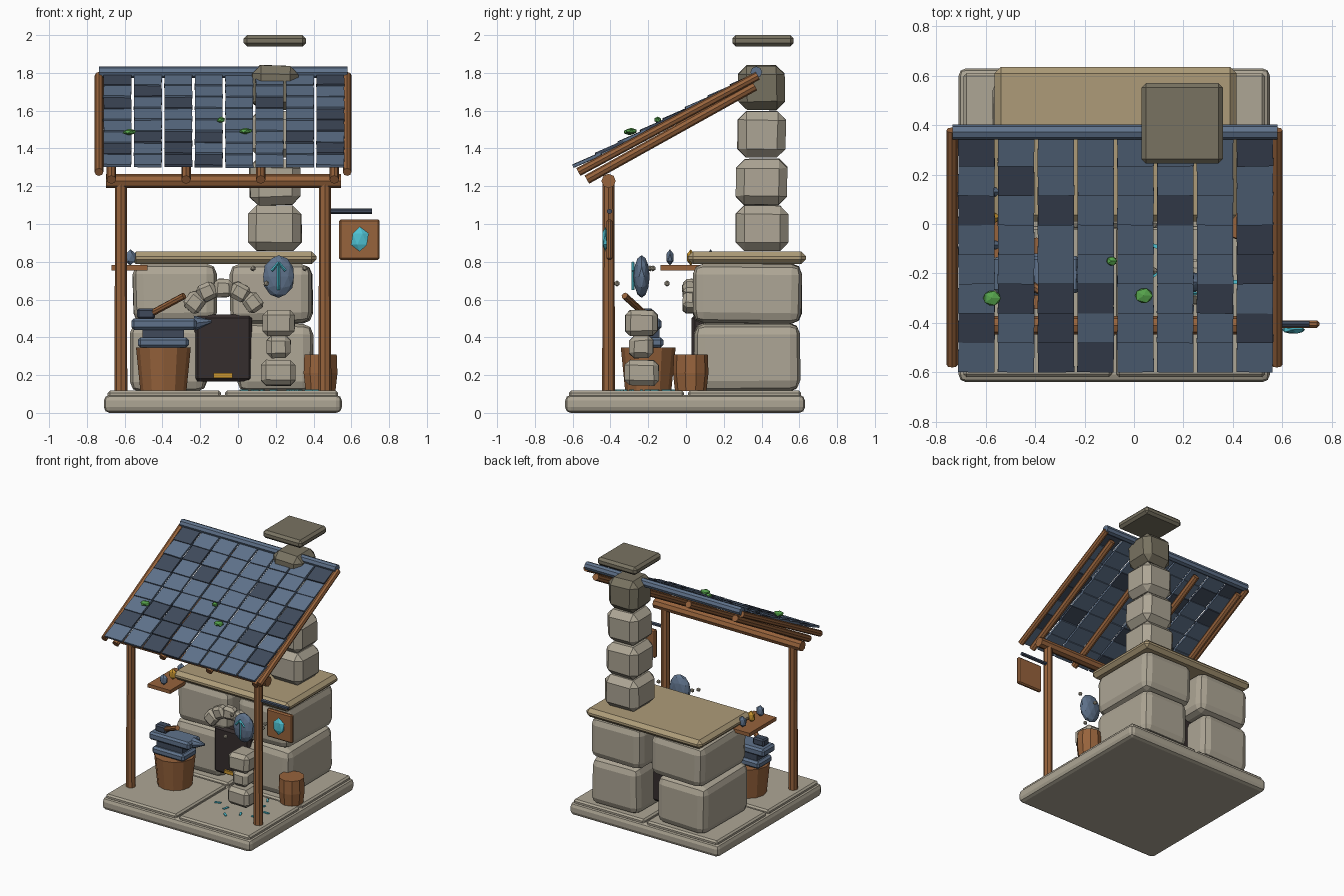
import bpy, bmesh, math, random
from mathutils import Vector, Matrix

if "Cube" in bpy.data.objects:
    bpy.data.objects.remove(bpy.data.objects["Cube"])
random.seed(4)


def mat(name, r, g, b):
    m = bpy.data.materials.new(name)
    m.diffuse_color = (r, g, b, 1)
    m.use_nodes = True
    m.node_tree.nodes["Principled BSDF"].inputs["Base Color"].default_value = m.diffuse_color
    return m


STONE = mat("pale_stone", .42, .38, .30)
TAN = mat("tan_stone", .42, .33, .19)
DARKSTONE = mat("dark_stone", .19, .17, .12)
WOOD = mat("wood", .31, .125, .045)
SLATE = mat("slate_blue", .115, .17, .26)
DARK = mat("dark_slate", .05, .068, .105)
SOOT = mat("soot", .035, .026, .026)
CYAN = mat("glow_cyan", .08, .55, .66)
GOLD = mat("ember_gold", .58, .30, .03)
GREEN = mat("moss_green", .09, .36, .07)


def finish(name, bm, m, matrix=None):
    me = bpy.data.meshes.new(name)
    if matrix is not None:
        bm.transform(matrix)
    bmesh.ops.recalc_face_normals(bm, faces=bm.faces)
    bm.to_mesh(me)
    bm.free()
    me.materials.append(m)
    o = bpy.data.objects.new(name, me)
    bpy.context.collection.objects.link(o)
    return o


def box(name, lo, hi, m, bev=0.0, seg=1, rot=None, jit=0.0):
    """Box from corner to corner, optionally uneven, bevelled and turned."""
    lo, hi = Vector(lo), Vector(hi)
    bm = bmesh.new()
    bmesh.ops.create_cube(bm, size=1)
    for v in bm.verts:
        v.co = Vector(a * b for a, b in zip(v.co, hi - lo))
        v.co += Vector(random.uniform(-jit, jit) for _ in range(3))
    if bev:
        bmesh.ops.bevel(bm, geom=bm.edges[:], offset=bev, segments=seg,
                        profile=.5, affect='EDGES')
    t = Matrix.Translation((lo + hi) / 2)
    return finish(name, bm, m, t @ rot if rot else t)


def cbox(name, c, s, m, **k):
    c, s = Vector(c), Vector(s) / 2
    return box(name, c - s, c + s, m, **k)


def rod(name, a, b, r1, m, r2=None, sides=8):
    """Round bar or cone between two points."""
    a, b = Vector(a), Vector(b)
    d = b - a
    bm = bmesh.new()
    bmesh.ops.create_cone(bm, cap_ends=True, segments=sides, radius1=r1,
                          radius2=r1 if r2 is None else r2, depth=d.length)
    q = d.to_track_quat('Z', 'Y').to_matrix().to_4x4()
    return finish(name, bm, m, Matrix.Translation((a + b) / 2) @ q)


def ball(name, c, s, m, sub=1, rot=Matrix()):
    bm = bmesh.new()
    bmesh.ops.create_icosphere(bm, subdivisions=sub, radius=1)
    return finish(name, bm, m, Matrix.Translation(c) @ rot @ Matrix.Diagonal((*s, 1)))


# Floor: bevelled slab with four flagstones
box("floor_slab", (-.71, -.64, 0), (.55, .63, .095), STONE, .03, 2)
for i, (x0, x1) in enumerate([(-.69, -.09), (-.07, .53)]):
    for j, (y0, y1) in enumerate([(-.62, -.01), (.01, .61)]):
        box(f"flagstone_{i}{j}", (x0, y0, .08), (x1, y1, .118), STONE, .012)

# Forge body: two stacks of rounded blocks under a tan slab
for n, lo, hi in [("lower_left", (-.57, .04, .115), (-.165, .60, .475)),
                  ("lower_right", (-.005, .04, .115), (.395, .60, .475)),
                  ("upper_left", (-.555, .035, .475), (-.115, .61, .79)),
                  ("upper_right", (-.04, .035, .475), (.395, .61, .79))]:
    box("forge_block_" + n, lo, hi, STONE, .055, 2, jit=.006)
box("forge_top", (-.565, .01, .787), (.415, .635, .855), TAN, .026)

# Firebox, embers and stone arch
box("firebox", (-.23, .03, .165), (.075, .40, .52), SOOT, .018)
box("embers", (-.13, .015, .185), (-.03, .06, .21), GOLD)
for i, a in enumerate((36, 63, 90, 117, 144)):
    t = math.radians(a)
    cbox(f"arch_stone_{i}", (-.078 + .19 * math.cos(t), .02, .475 + .185 * math.sin(t)),
         (.10, .075, .095), STONE, bev=.02, jit=.005,
         rot=Matrix.Rotation(math.pi / 2 - t, 4, 'Y'))

# Chimney
for i, (z0, z1) in enumerate([(.855, 1.095), (1.10, 1.345), (1.355, 1.595), (1.605, 1.84)]):
    w = .14 - .006 * i
    box(f"chimney_block_{i}", (.195 - w, .40 - w, z0), (.195 + w, .40 + w, z1),
        DARKSTONE if i == 3 else STONE, .045, jit=.006)
box("chimney_cap", (.03, .245, 1.94), (.36, .57, 2.0), DARKSTONE, .018)

# Timber frame
for n, x in (("left", -.62), ("right", .46)):
    rod("post_" + n, (x, -.41, .115), (x, -.41, 1.23), .034, WOOD, .031)
rod("front_beam", (-.70, -.41, 1.228), (.545, -.41, 1.228), .038, WOOD)
for i, x in enumerate((-.67, -.275, .12, .51)):
    rod(f"rafter_{i}", (x, -.525, 1.235), (x, .365, 1.73), .025, WOOD)
for n, x in (("left", -.736), ("right", .578)):
    rod("barge_pole_" + n, (x, -.57, 1.275), (x, .38, 1.785), .023, WOOD)

# Roof: eight columns of eight overlapping slates, some darker
slope = math.atan2(.50, .98)
dark = {0: "10000001", 1: "01000000", 2: "10100100", 3: "00000001",
        4: "00000001", 5: "01110010", 6: "10100001", 7: "00110000"}
for r in range(8):
    y = .32 - .119 * r
    for c in range(8):
        x = -.638 + .161 * c
        rot = (Matrix.Rotation(slope - .06, 4, 'X')
               @ Matrix.Rotation(random.uniform(-.025, .025), 4, 'Z'))
        z = 1.30 + (y + .6) * .51 + random.uniform(-.003, .003)
        cbox(f"slate_{r}_{c}", (x, y - .01, z - .005), (.147, .162, .016),
             DARK if dark[r][c] == "1" else SLATE, rot=rot)
rod("roof_ridge", (-.735, .372, 1.803), (.58, .372, 1.803), .031, SLATE)
for i, (x, y) in enumerate([(-.575, -.30), (.04, -.29), (-.09, -.15)]):
    k = .6 if i == 2 else 1
    ball(f"moss_{i}", (x, y, 1.475 + (y + .3) * .51 + .012 * (k == 1)),
         (.04 * k, .034 * k, .017), GREEN)

# Hanging sign with gem
rod("sign_bracket", (.46, -.405, 1.067), (.71, -.405, 1.067), .014, DARK, sides=6)
box("sign_board", (.535, -.42, .81), (.75, -.39, 1.025), WOOD, .009)
ball("sign_gem", (.645, -.428, .92), (.052, .018, .066), CYAN)

# Shelf with three bottles
box("shelf", (-.67, -.135, .755), (-.48, .19, .782), WOOD)
for i, (y, m) in enumerate([(-.085, SLATE), (.025, GOLD), (.13, SLATE)]):
    ball(f"bottle_{i}", (-.57, y, .823), (.034, .022, .043), m)

# Anvil on its stump
rod("anvil_stump", (-.395, -.20, .115), (-.395, -.20, .345), .122, WOOD, .145, 12)
box("anvil_foot", (-.53, -.29, .345), (-.26, -.12, .40), SLATE, .014)
box("anvil_waist", (-.505, -.265, .39), (-.285, -.14, .45), DARK)
box("anvil_face", (-.565, -.28, .44), (-.22, -.13, .50), SLATE, .014)
rod("anvil_horn", (-.23, -.205, .475), (-.14, -.205, .485), .04, SLATE, .008)

# Hammer resting on the anvil
cbox("hammer_head", (-.487, -.21, .525), (.095, .07, .055), DARK, bev=.01)
rod("hammer_handle", (-.48, -.21, .515), (-.285, -.325, .62), .018, WOOD)

# Quench barrel
rod("barrel_lower", (.437, .025, .115), (.437, .025, .21), .083, WOOD, .094, 10)
rod("barrel_upper", (.437, .025, .21), (.437, .025, .31), .094, WOOD, .09, 10)

# Stone pedestal and floating rune stone
px, py = .215, -.235
for i, (z0, z1, w) in enumerate([(.145, .28, .09), (.29, .41, .064), (.41, .545, .085)]):
    box(f"pedestal_stone_{i}", (px - w, py - w, z0), (px + w, py + w, z1), STONE, .027, jit=.005)
ball("rune_stone", (px, py, .722), (.086, .043, .113), SLATE, 2)
for n, a, b in [("shaft", (px, .65), (px, .795)), ("barb_left", (px - .037, .752), (px, .797)),
                ("barb_right", (px + .037, .752), (px, .797))]:
    rod("rune_" + n, (a[0], -.281, a[1]), (b[0], -.281, b[1]), .0075, CYAN, sides=4)
for i, p in enumerate([(.08, -.19, .765), (.355, -.175, .765), (.15, -.365, .685), (.28, -.10, .685)]):
    ball(f"floating_pebble_{i}", p, (.016,) * 3, STONE)

# Glowing ring of dashes on the floor
for i in range(11):
    t = 2 * math.pi * i / 11
    R = .13 if i % 2 else .19
    cbox(f"floor_rune_{i}", (px + R * math.cos(t), py + R * math.sin(t), .1205),
         (.045, .015, .008), CYAN, rot=Matrix.Rotation(t + (i % 3) * .5, 4, 'Z'))
